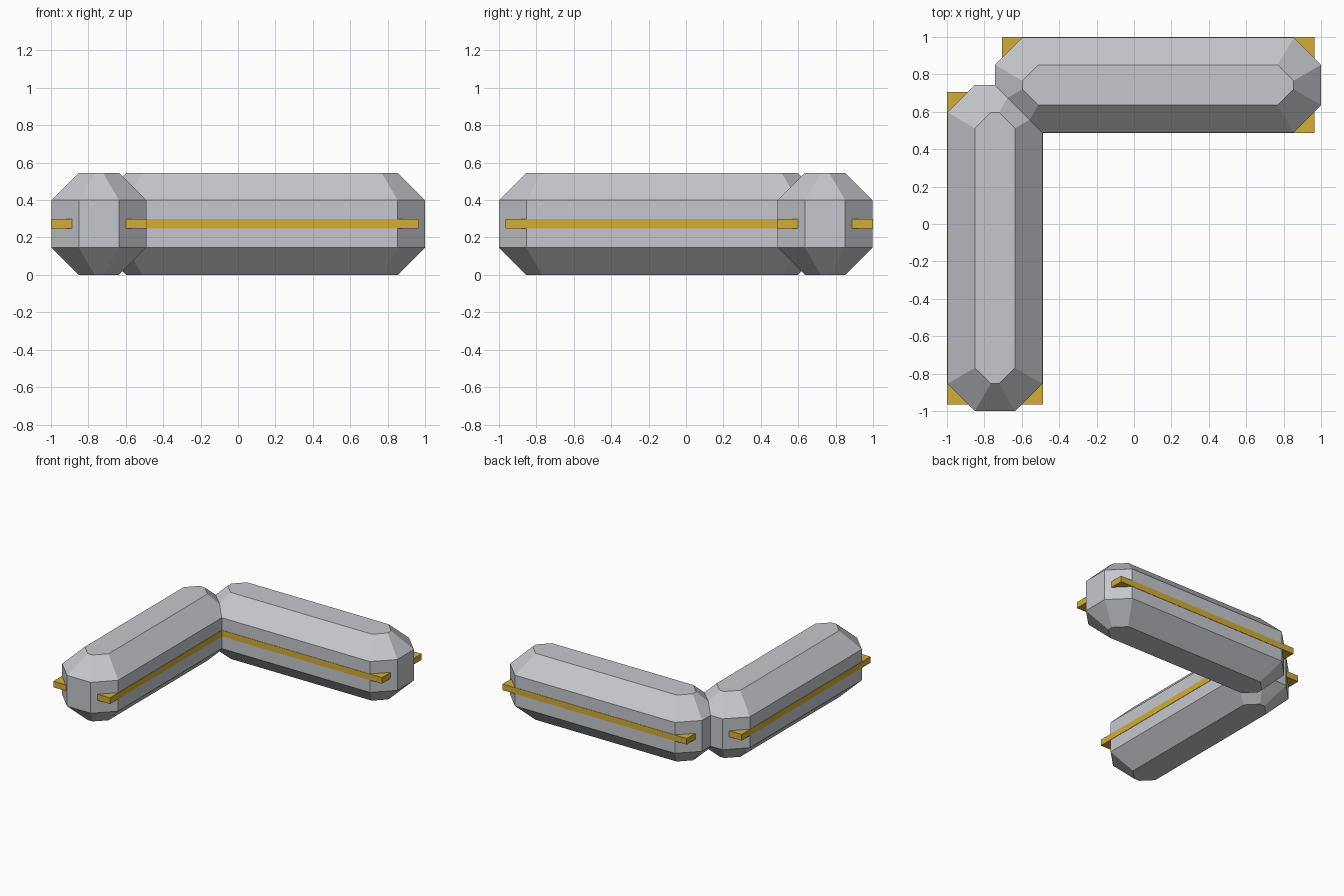
import bpy
import bmesh

cube = bpy.data.objects.get("Cube")
if cube:
    bpy.data.objects.remove(cube, do_unlink=True)


def make_material(name, color):
    mat = bpy.data.materials.new(name)
    mat.diffuse_color = color
    mat.use_nodes = True
    mat.node_tree.nodes["Principled BSDF"].inputs["Base Color"].default_value = color
    return mat


grey = make_material("light grey", (0.565, 0.575, 0.61, 1))
gold = make_material("gold", (0.65, 0.42, 0.036, 1))

HEIGHT = 0.545
CHAMFER = 0.146
TOP_CUT = 0.085


def octagon(bm, x0, x1, y0, y1, cut, z):
    """Ring of a rectangle with its corners cut off."""
    points = [(x0 + cut, y0), (x1 - cut, y0), (x1, y0 + cut), (x1, y1 - cut),
              (x1 - cut, y1), (x0 + cut, y1), (x0, y1 - cut), (x0, y0 + cut)]
    return [bm.verts.new((x, y, z)) for x, y in points]


def add_mesh(name, bm, mat):
    bmesh.ops.recalc_face_normals(bm, faces=bm.faces)
    mesh = bpy.data.meshes.new(name)
    bm.to_mesh(mesh)
    bm.free()
    mesh.materials.append(mat)
    bpy.context.collection.objects.link(bpy.data.objects.new(name, mesh))


def cushion(name, x0, x1, y0, y1):
    """Long block with every edge chamfered."""
    bm = bmesh.new()
    rings = []
    for z in (0, CHAMFER, HEIGHT - CHAMFER, HEIGHT):
        end = z in (0, HEIGHT)
        d = CHAMFER if end else 0
        cut = TOP_CUT if end else CHAMFER
        rings.append(octagon(bm, x0 + d, x1 - d, y0 + d, y1 - d, cut, z))
    bm.faces.new(rings[0])
    bm.faces.new(rings[-1])
    for low, high in zip(rings, rings[1:]):
        for i in range(8):
            j = (i + 1) % 8
            bm.faces.new((low[i], low[j], high[j], high[i]))
    add_mesh(name, bm, grey)


def trim(name, x0, x1, y0, y1):
    """Flat band around the middle of a cushion."""
    bm = bmesh.new()
    bmesh.ops.create_cube(bm, size=1)
    bmesh.ops.scale(bm, verts=bm.verts, vec=(x1 - x0, y1 - y0, 0.05))
    bmesh.ops.translate(bm, verts=bm.verts,
                        vec=((x0 + x1) / 2, (y0 + y1) / 2, HEIGHT / 2))
    add_mesh(name, bm, gold)


# Back section runs along x, side section along y
cushion("back_cushion", -0.743, 1.0, 0.49, 0.997)
cushion("side_cushion", -0.997, -0.49, -1.0, 0.743)
trim("back_trim", -0.707, 0.964, 0.487, 1.0)
trim("side_trim", -1.0, -0.487, -0.964, 0.707)
